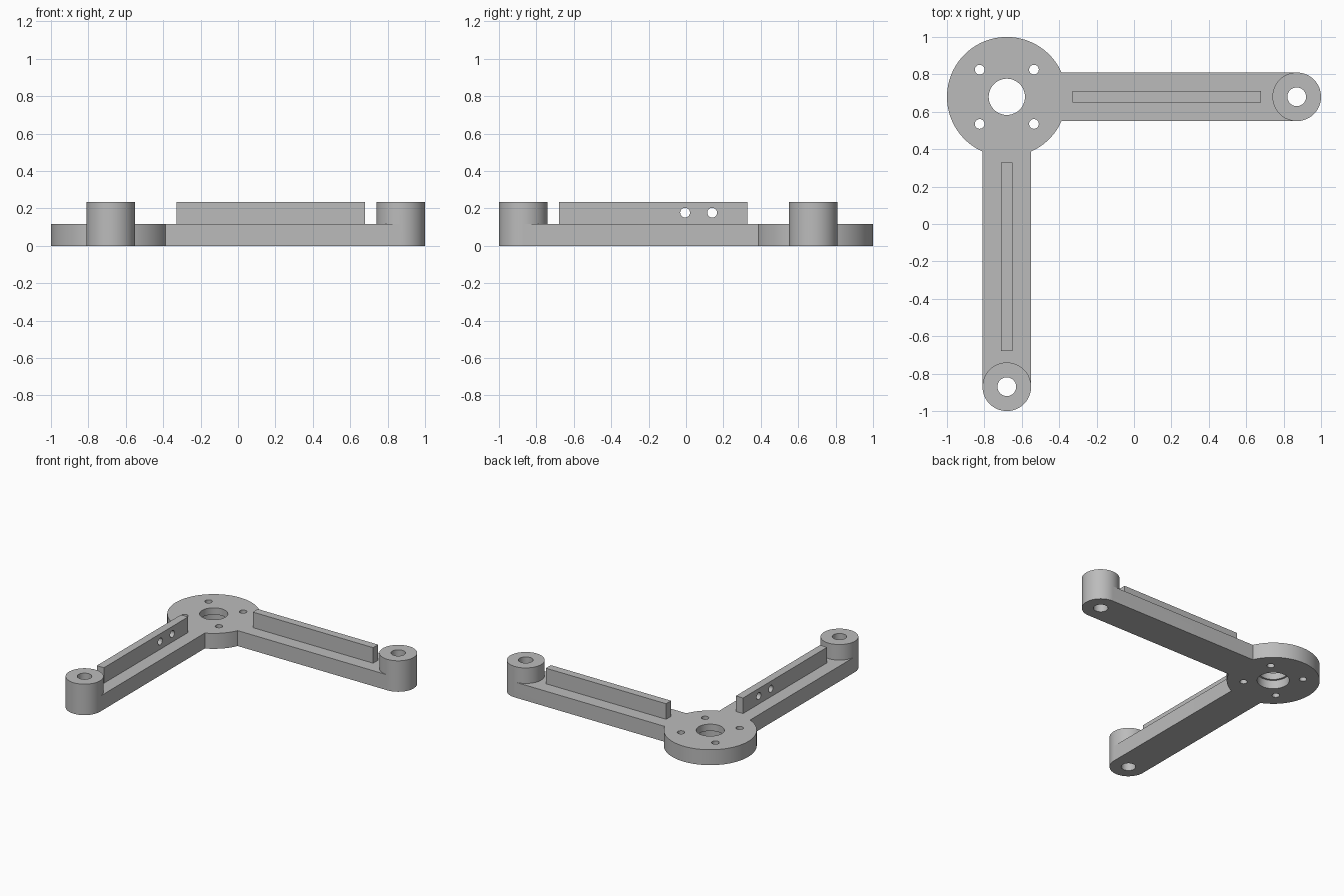
import bpy
import bmesh
import math
from mathutils import Matrix, Vector

cube = bpy.data.objects.get("Cube")
if cube:
    bpy.data.objects.remove(cube, do_unlink=True)

# Main dimensions
HUB = Vector((-0.68, 0.68, 0))
HUB_R, ARM_R, REACH = 0.32, 0.13, 1.55
PLATE_H, TOP_H = 0.117, 0.235
RIB_START, RIB_END, RIB_W = 0.35, 1.36, 0.06
DIRECTIONS = {"side": Vector((1, 0, 0)), "front": Vector((0, -1, 0))}

grey = bpy.data.materials.new("plain grey")
grey.use_nodes = True
COLOUR = (0.5, 0.5, 0.5, 1)
grey.diffuse_color = COLOUR
grey.node_tree.nodes["Principled BSDF"].inputs["Base Color"].default_value = COLOUR


def make_object(name, bm):
    mesh = bpy.data.meshes.new(name)
    bm.to_mesh(mesh)
    bm.free()
    mesh.materials.append(grey)
    obj = bpy.data.objects.new(name, mesh)
    bpy.context.collection.objects.link(obj)
    return obj


def cylinder(name, centre, radius, z0, z1, segments=64):
    bm = bmesh.new()
    bmesh.ops.create_cone(bm, cap_ends=True, segments=segments, radius1=radius,
                          radius2=radius, depth=z1 - z0)
    bmesh.ops.translate(bm, verts=bm.verts, vec=(centre.x, centre.y, (z0 + z1) / 2))
    return make_object(name, bm)


def bar(name, direction, start, end, width, z0, z1):
    """Box running outwards from the hub centre along a direction."""
    bm = bmesh.new()
    bmesh.ops.create_cube(bm, size=1)
    bmesh.ops.scale(bm, verts=bm.verts, vec=(end - start, width, z1 - z0))
    bmesh.ops.translate(bm, verts=bm.verts, vec=((start + end) / 2, 0, (z0 + z1) / 2))
    turn = Matrix.Rotation(math.atan2(direction.y, direction.x), 4, "Z")
    bmesh.ops.transform(bm, verts=bm.verts, matrix=Matrix.Translation(HUB) @ turn)
    return make_object(name, bm)


def combine(target, tool, operation):
    """Apply a boolean and discard the tool."""
    mod = target.modifiers.new("combine", "BOOLEAN")
    mod.operation, mod.solver, mod.object = operation, "EXACT", tool
    graph = bpy.context.evaluated_depsgraph_get()
    result = bpy.data.meshes.new_from_object(target.evaluated_get(graph))
    target.modifiers.clear()
    target.data = result
    bpy.data.objects.remove(tool, do_unlink=True)


def drill(target, centre, radius, z0=-0.1, z1=0.4, segments=48):
    combine(target, cylinder("drill", centre, radius, z0, z1, segments), "DIFFERENCE")


# Round hub with two arms, each ending in a tall boss
body = cylinder("bracket_body", HUB, HUB_R, 0, PLATE_H, 96)
for d in DIRECTIONS.values():
    combine(body, bar("arm", d, 0, REACH, 2 * ARM_R, 0, PLATE_H), "UNION")
for d in DIRECTIONS.values():
    combine(body, cylinder("boss", HUB + d * REACH, ARM_R, 0, TOP_H), "UNION")

# Boss bores, stepped hub bore and four screw holes
for d in DIRECTIONS.values():
    drill(body, HUB + d * REACH, 0.05)
drill(body, HUB, 0.097)
drill(body, HUB, 0.111, -0.1, 0.065)
for sx in (-1, 1):
    for sy in (-1, 1):
        drill(body, HUB + Vector((sx, sy, 0)) * 0.145, 0.026, segments=32)

# Upright ribs along the arms
ribs = {key: bar(key + "_rib", d, RIB_START, RIB_END, RIB_W, PLATE_H, TOP_H)
        for key, d in DIRECTIONS.items()}

# Two cross holes through the front rib
for y in (-0.005, 0.14):
    pin = cylinder("pin", Vector((0, 0, 0)), 0.026, -0.1, 0.1, 32)
    pin.data.transform(Matrix.Translation((HUB.x, y, 0.177))
                       @ Matrix.Rotation(math.pi / 2, 4, "Y"))
    combine(ribs["front"], pin, "DIFFERENCE")

# Smooth round walls, crisp edges
bpy.ops.object.select_all(action="DESELECT")
for obj in (body, *ribs.values()):
    obj.select_set(True)
bpy.context.view_layer.objects.active = body
bpy.ops.object.shade_smooth_by_angle(angle=math.radians(30))
